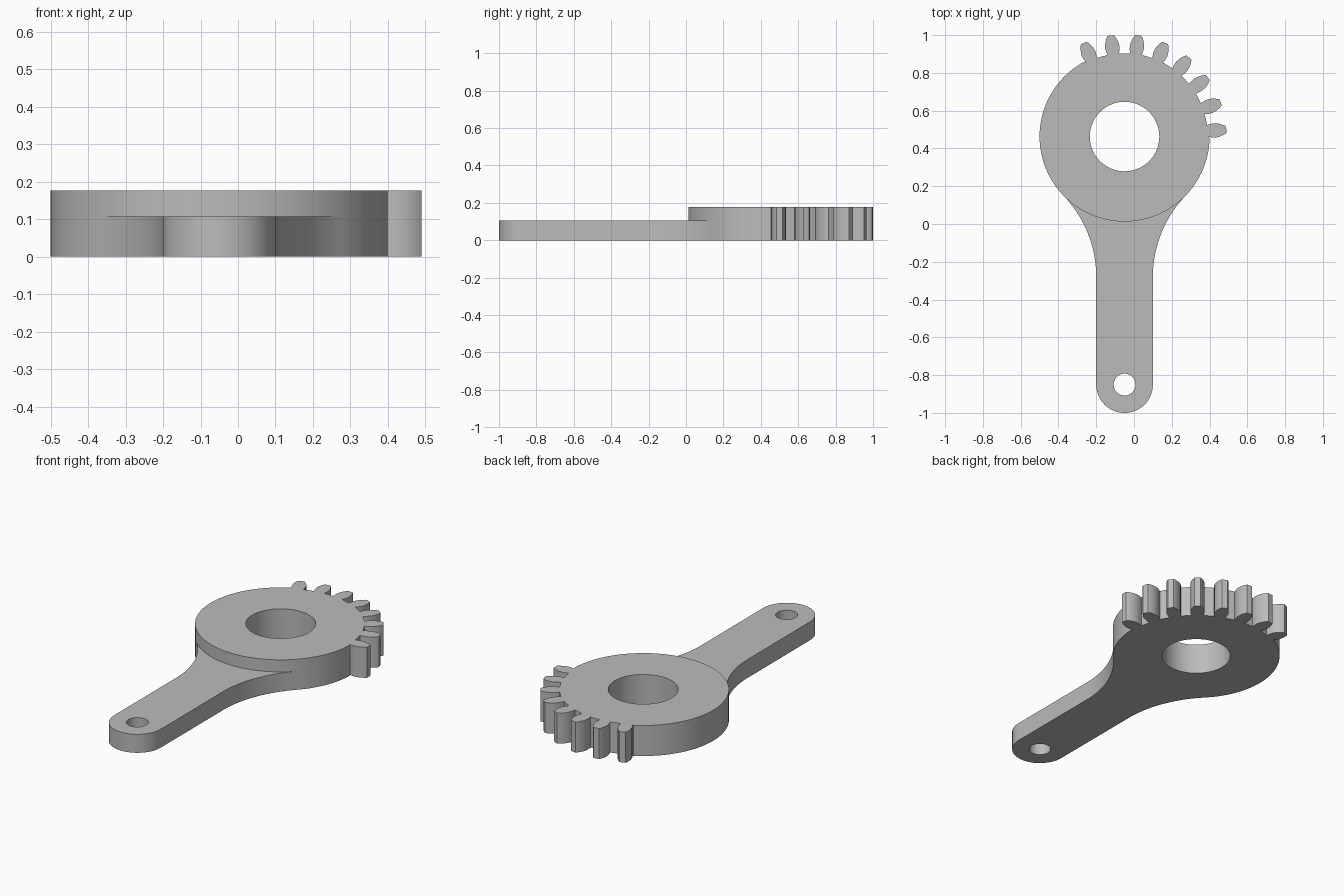
import bpy, bmesh
from math import sin, cos, pi, radians, atan2, hypot
from mathutils import Vector

if "Cube" in bpy.data.objects:
    bpy.data.objects.remove(bpy.data.objects["Cube"])

CENTRE = Vector((-0.05, 0.463))
DISC_R, ROOT_R, BORE_R = 0.45, 0.44, 0.184
DISC_H, ARM_H = 0.177, 0.107
ARM_W, PIN_Y, PIN_R = 0.15, -0.85, 0.058
FILLET_R = 0.62
TEETH, PITCH, FIRST = 8, 2 * pi / 23, radians(3.9)

steel = bpy.data.materials.new("plain_grey")
steel.use_nodes = True
grey = (0.5, 0.5, 0.5, 1)
steel.diffuse_color = grey
steel.node_tree.nodes["Principled BSDF"].inputs["Base Color"].default_value = grey


def arc(centre, r, a0, a1, n):
    """Points on an arc, both ends included."""
    return [Vector((centre[0] + r * cos(a0 + (a1 - a0) * i / n),
                    centre[1] + r * sin(a0 + (a1 - a0) * i / n))) for i in range(n + 1)]


def plate(name, outline, hole, height):
    """Flat plate with one hole, standing on z = 0."""
    bm = bmesh.new()
    edges = []
    for loop in (outline, hole):
        vs = [bm.verts.new((p.x, p.y, 0)) for p in loop]
        edges += [bm.edges.new((vs[i - 1], vs[i])) for i in range(len(vs))]
    bmesh.ops.triangle_fill(bm, edges=edges, use_beauty=True, normal=(0, 0, 1))
    ext = bmesh.ops.extrude_face_region(bm, geom=bm.faces[:], use_keep_orig=True)
    top = [v for v in ext["geom"] if isinstance(v, bmesh.types.BMVert)]
    bmesh.ops.translate(bm, verts=top, vec=(0, 0, height))
    bmesh.ops.recalc_face_normals(bm, faces=bm.faces[:])
    mesh = bpy.data.meshes.new(name)
    bm.to_mesh(mesh)
    bm.free()
    mesh.materials.append(steel)
    obj = bpy.data.objects.new(name, mesh)
    bpy.context.collection.objects.link(obj)
    bpy.ops.object.select_all(action="DESELECT")
    obj.select_set(True)
    bpy.context.view_layer.objects.active = obj
    bpy.ops.object.shade_smooth_by_angle(angle=radians(30))
    return obj


# Tangent geometry of the fillets between arm and disc
fx = ARM_W + FILLET_R
fy = -((DISC_R + FILLET_R) ** 2 - fx ** 2) ** 0.5
turn = atan2(-fy, fx)

# Toothed disc: rounded teeth on one side, plain rim on the rest
half = [(0.031, ROOT_R), (0.036, 0.46), (0.038, 0.48), (0.035, 0.5),
        (0.029, 0.518), (0.021, 0.534), (0.016, 0.54)]
tooth = [(-w, r) for w, r in half] + [(w, r) for w, r in reversed(half)]
gear = []
for i in range(TEETH):
    a = FIRST + i * PITCH
    for w, r in tooth:
        gear.append(CENTRE + Vector((r * cos(a) - w * sin(a), r * sin(a) + w * cos(a))))
last = FIRST + (TEETH - 1) * PITCH
gap = 0.085
right_turn, left_turn = 2 * pi - turn, pi + turn
gear += arc(CENTRE, DISC_R, last + gap, left_turn, 40)
lower = arc(CENTRE, DISC_R, left_turn, right_turn, 40)
gear += lower[1:]
gear += arc(CENTRE, DISC_R, right_turn, 2 * pi + FIRST - gap, 20)[1:]
plate("toothed_disc", gear, arc(CENTRE, BORE_R, 0, 2 * pi, 64)[:-1], DISC_H)

# Lever arm: round end, straight sides, fillets flowing into the disc
left_f = CENTRE + Vector((-fx, fy))
right_f = CENTRE + Vector((fx, fy))
pin = (CENTRE.x, PIN_Y)
arm = arc(pin, ARM_W, pi, 2 * pi, 32)
arm += arc(right_f, FILLET_R, pi, pi - turn, 20)[:-1]
arm += lower[::-1]
arm += arc(left_f, FILLET_R, turn, 0, 20)[1:]
plate("lever_arm", arm, arc(pin, PIN_R, 0, 2 * pi, 32)[:-1], ARM_H)
